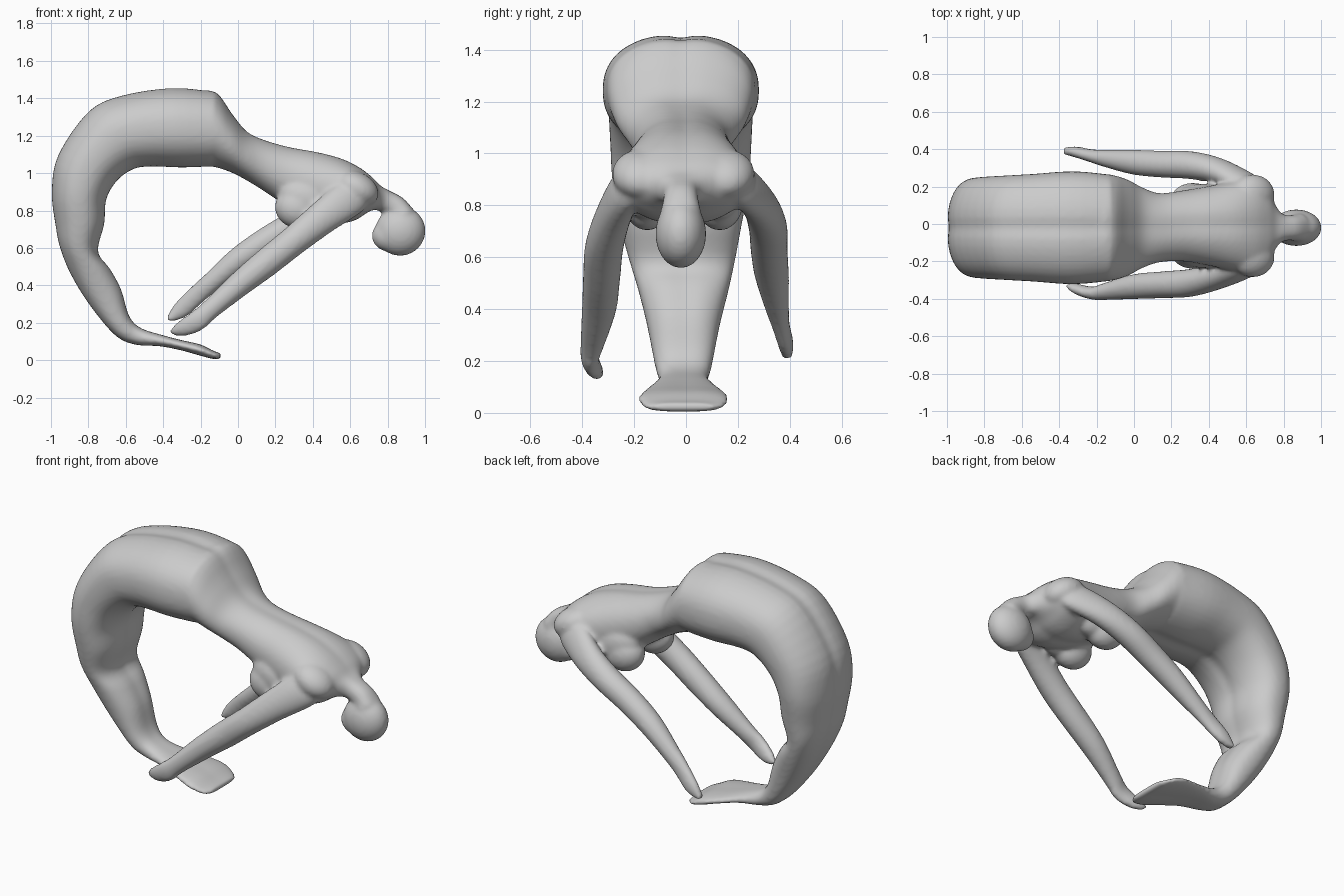
import bpy, bmesh, math
from mathutils import Matrix

bm = bmesh.new()


def spline(p0, p1, p2, p3, t):
    return 0.5 * (2 * p1 + (p2 - p0) * t + (2 * p0 - 5 * p1 + 4 * p2 - p3) * t * t
                  + (3 * p1 - p0 - 3 * p2 + p3) * t ** 3)


def loft(stations, power=2.0, groove=0.0, steps=4, sides=40):
    """Loft superellipse rings; station = outer x, z, inner x, z, y centre, half width."""
    n = len(stations)
    rows = []
    for i in range(n - 1):
        q = [stations[max(0, min(n - 1, i + k))] for k in (-1, 0, 1, 2)]
        rows += [[spline(*c, s / steps) for c in zip(*q)] for s in range(steps)]
    rows.append(list(stations[-1]))
    rings = []
    for ox, oz, ix, iz, yc, w in rows:
        ring = []
        for k in range(sides):
            a = 2 * math.pi * k / sides
            c = math.copysign(abs(math.cos(a)) ** (2 / power), math.cos(a))
            s = math.copysign(abs(math.sin(a)) ** (2 / power), math.sin(a))
            c *= 1 - groove * math.exp(-(s * w / 0.045) ** 2)
            u = (c + 1) / 2
            ring.append(bm.verts.new((ix + (ox - ix) * u, yc + s * w, iz + (oz - iz) * u)))
        rings.append(ring)
    for r0, r1 in zip(rings, rings[1:]):
        for k in range(sides):
            j = (k + 1) % sides
            bm.faces.new((r0[k], r0[j], r1[j], r1[k]))
    bm.faces.new(rings[0][::-1])
    bm.faces.new(rings[-1])


def ball(centre, radii, tilt=0):
    m = Matrix.Translation(centre) @ Matrix.Rotation(tilt, 4, 'Y') @ Matrix.Diagonal((*radii, 1))
    bmesh.ops.create_uvsphere(bm, u_segments=32, v_segments=20, radius=1, matrix=m)


def limb(points):
    """Arm tube; point = x, z, y, thickness radius, width radius."""
    nx, nz = -0.62, 0.78
    loft([(x + nx * r, z + nz * r, x - nx * r, z - nz * r, y, w) for x, z, y, r, w in points], sides=24)


# flat joined feet, fused legs and hips
hips = (-0.12, 1.44, -0.14, 1.03, -0.02, 0.285)
loft([
    (-.09, .010, -.09, .038, -.01, .11),
    (-.12, .003, -.13, .050, -.01, .155),
    (-.20, .022, -.20, .085, -.01, .175),
    (-.30, .050, -.30, .108, -.01, .155),
    (-.42, .073, -.40, .135, -.01, .12),
    (-.55, .080, -.52, .175, -.01, .095),
    (-.66, .130, -.58, .240, -.01, .11),
    (-.80, .295, -.62, .380, -.01, .14),
    (-.90, .460, -.68, .490, -.01, .175),
    (-.955, .60, -.745, .58, -.015, .205),
    (-.98, .720, -.71, .730, -.02, .235),
    (-1.0, .900, -.70, .860, -.02, .263),
    (-.965, 1.1, -.64, .960, -.02, .272),
    (-.80, 1.335, -.55, 1.02, -.02, .28),
    (-.62, 1.42, -.45, 1.03, -.02, .288),
    (-.35, 1.46, -.30, 1.025, -.02, .302),
    hips], power=2.3, groove=0.07)

# torso, shoulders and neck
loft([
    (-.24, 1.44, -.24, 1.03, -.02, .285),
    hips,
    (-.03, 1.32, -.04, 1.0, -.02, .258),
    (.05, 1.225, .03, .965, -.02, .218),
    (.15, 1.18, .12, .91, -.02, .185),
    (.28, 1.145, .25, .825, -.01, .19),
    (.42, 1.12, .40, .755, -.01, .215),
    (.55, 1.085, .54, .725, -.01, .245),
    (.65, 1.035, .63, .745, -.01, .26),
    (.72, .98, .69, .785, -.01, .225),
    (.765, .935, .73, .80, -.015, .13),
    (.81, .91, .77, .79, -.02, .075),
    (.885, .87, .81, .765, -.02, .068),
    (.94, .81, .82, .73, -.02, .08)], power=2.15, groove=0.06)

# head with a fuller face side
ball((.868, -.02, .69), (.135, .098, .132), -0.3)
ball((.81, -.02, .665), (.095, .075, .085))

# breasts and shoulder masses
for side in (-1, 1):
    ball((.315, side * .14 - .01, .81), (.12, .09, .105), 0.35)
    ball((.37, side * .14 - .01, .86), (.16, .085, .11), 0.35)
    ball((.635, side * .165 - .01, .92), (.125, .11, .085), 0.5)

# near arm and far arm, reaching slightly differently
limb([(.68, .92, -.18, .06, .05), (.60, .87, -.225, .10, .065), (.45, .76, -.28, .09, .07),
      (.30, .64, -.315, .08, .075), (.15, .52, -.325, .077, .072), (0, .40, -.335, .067, .067),
      (-.15, .27, -.36, .054, .047), (-.22, .21, -.37, .057, .035),
      (-.30, .165, -.35, .045, .03), (-.36, .145, -.33, .015, .015)])
limb([(.68, .92, .17, .06, .05), (.60, .88, .215, .10, .065), (.45, .80, .285, .09, .07),
      (.30, .72, .315, .08, .075), (.15, .635, .32, .075, .072), (0, .535, .33, .067, .067),
      (-.15, .41, .35, .054, .047), (-.23, .34, .365, .052, .035),
      (-.31, .265, .385, .047, .03), (-.375, .215, .39, .015, .02)])

bmesh.ops.recalc_face_normals(bm, faces=bm.faces[:])
mesh = bpy.data.meshes.new("arched_figure")
bm.to_mesh(mesh)
bm.free()
figure = bpy.data.objects.new("arched_figure", mesh)
bpy.context.collection.objects.link(figure)

# fuse the parts into one sculpted skin
remesh = figure.modifiers.new("fuse", 'REMESH')
remesh.mode = 'VOXEL'
remesh.voxel_size = 0.012
remesh.use_smooth_shade = True
soften = figure.modifiers.new("soften", 'SMOOTH')
soften.factor = 0.5
soften.iterations = 8
